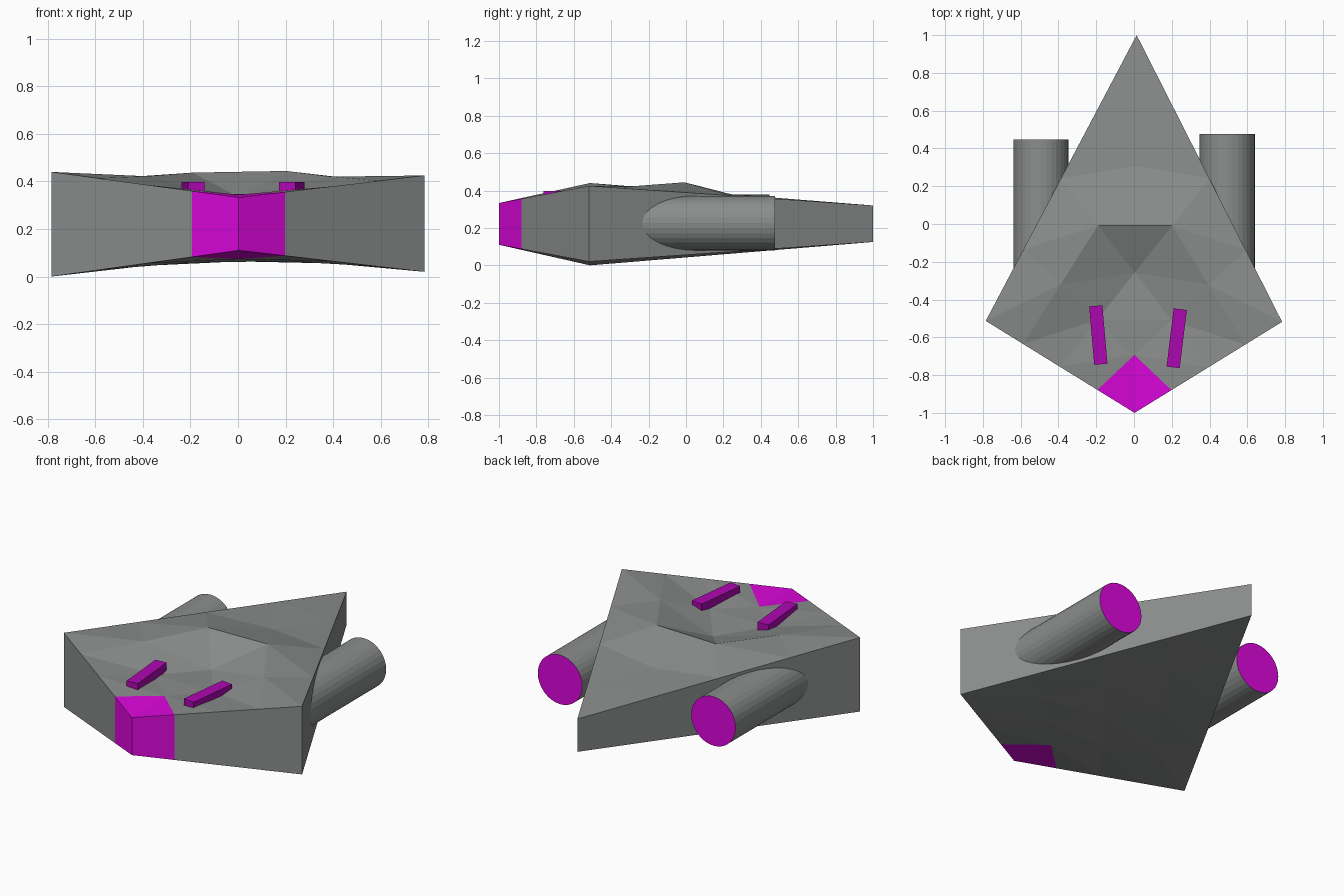
import bpy, bmesh, math
from mathutils import Vector

if "Cube" in bpy.data.objects:
    bpy.data.objects.remove(bpy.data.objects["Cube"])


def material(name, color):
    m = bpy.data.materials.new(name)
    m.diffuse_color = color
    m.use_nodes = True
    m.node_tree.nodes["Principled BSDF"].inputs["Base Color"].default_value = m.diffuse_color
    return m


GREY = material("hull_grey", (0.255, 0.27, 0.262, 1))
MAGENTA = material("magenta", (0.72, 0.002, 0.72, 1))
PURPLE = material("purple", (0.42, 0.002, 0.44, 1))


def finish(bm, name):
    bmesh.ops.recalc_face_normals(bm, faces=bm.faces)
    mesh = bpy.data.meshes.new(name)
    bm.to_mesh(mesh)
    bm.free()
    mesh.materials.append(GREY)
    mesh.materials.append(MAGENTA)
    ob = bpy.data.objects.new(name, mesh)
    bpy.context.collection.objects.link(ob)
    return ob


# Hull: 4x4 bilinear grid between front, left, right and back corners
TOP = [(.003, -1, .333), (-.785, -.513, .44), (.784, -.518, .425), (.014, 1, .32)]
BOTTOM = [(.003, -1, .11), (-.785, -.513, 0), (.784, -.518, .02), (.014, 1, .125)]
# Sculpted heights of the cockpit area on the top, by grid position
HEIGHTS = {(1, 1): .344, (2, 1): .348, (1, 2): .348, (2, 2): .333,
           (3, 1): .422, (1, 3): .42, (3, 2): .437, (2, 3): .444}
N = 4


def blend(corners, i, j):
    u, v = i / N, j / N
    f, l, r, b = map(Vector, corners)
    return f * (1-u) * (1-v) + l * u * (1-v) + r * (1-u) * v + b * u * v


bm = bmesh.new()
layers = []
for corners, heights in ((TOP, HEIGHTS), (BOTTOM, {})):
    grid = {}
    for i in range(N + 1):
        for j in range(N + 1):
            p = blend(corners, i, j)
            p.z = heights.get((i, j), p.z)
            grid[i, j] = bm.verts.new(p)
    layers.append(grid)
    for i in range(N):
        for j in range(N):
            a, b, c, d = grid[i, j], grid[i+1, j], grid[i+1, j+1], grid[i, j+1]
            nose = i == j == 0
            # the nose folds along its centre line, other cells across it
            for tri in ((a, b, c), (a, c, d)) if nose else ((a, b, d), (b, c, d)):
                bm.faces.new(tri).material_index = int(nose)

# Side walls, magenta next to the nose
top, bottom = layers
rim = ([(i, 0) for i in range(N)] + [(N, j) for j in range(N)]
       + [(i, N) for i in range(N, 0, -1)] + [(0, j) for j in range(N, 0, -1)])
for k, p in enumerate(rim):
    q = rim[(k + 1) % len(rim)]
    face = bm.faces.new((top[p], top[q], bottom[q], bottom[p]))
    face.material_index = int((0, 0) in (p, q))
finish(bm, "hull")


# Engines: faceted cylinders running out of the hull with glowing rear caps
def engine(name, x, y_end, z):
    y_start, radius = -.35, .146
    bpy.ops.mesh.primitive_cylinder_add(
        vertices=32, radius=radius, depth=y_end - y_start,
        location=(x, (y_start + y_end) / 2, z), rotation=(-math.pi / 2, 0, 0))
    ob = bpy.context.object
    ob.name = name
    ob.data.materials.append(GREY)
    ob.data.materials.append(MAGENTA)
    for p in ob.data.polygons:
        if p.normal.z > .9:
            p.material_index = 1


engine("left_engine", -.493, .447, .232)
engine("right_engine", .494, .477, .226)


# Light bars on the deck
def light_bar(name, x, y, turn):
    bpy.ops.mesh.primitive_cube_add(size=1, location=(x, y, .367),
                                    rotation=(0, 0, math.radians(turn)))
    ob = bpy.context.object
    ob.name = name
    ob.scale = (.07, .31, .06)
    ob.data.materials.append(PURPLE)


light_bar("left_light_bar", -.189, -.588, 5)
light_bar("right_light_bar", .226, -.605, -7)
